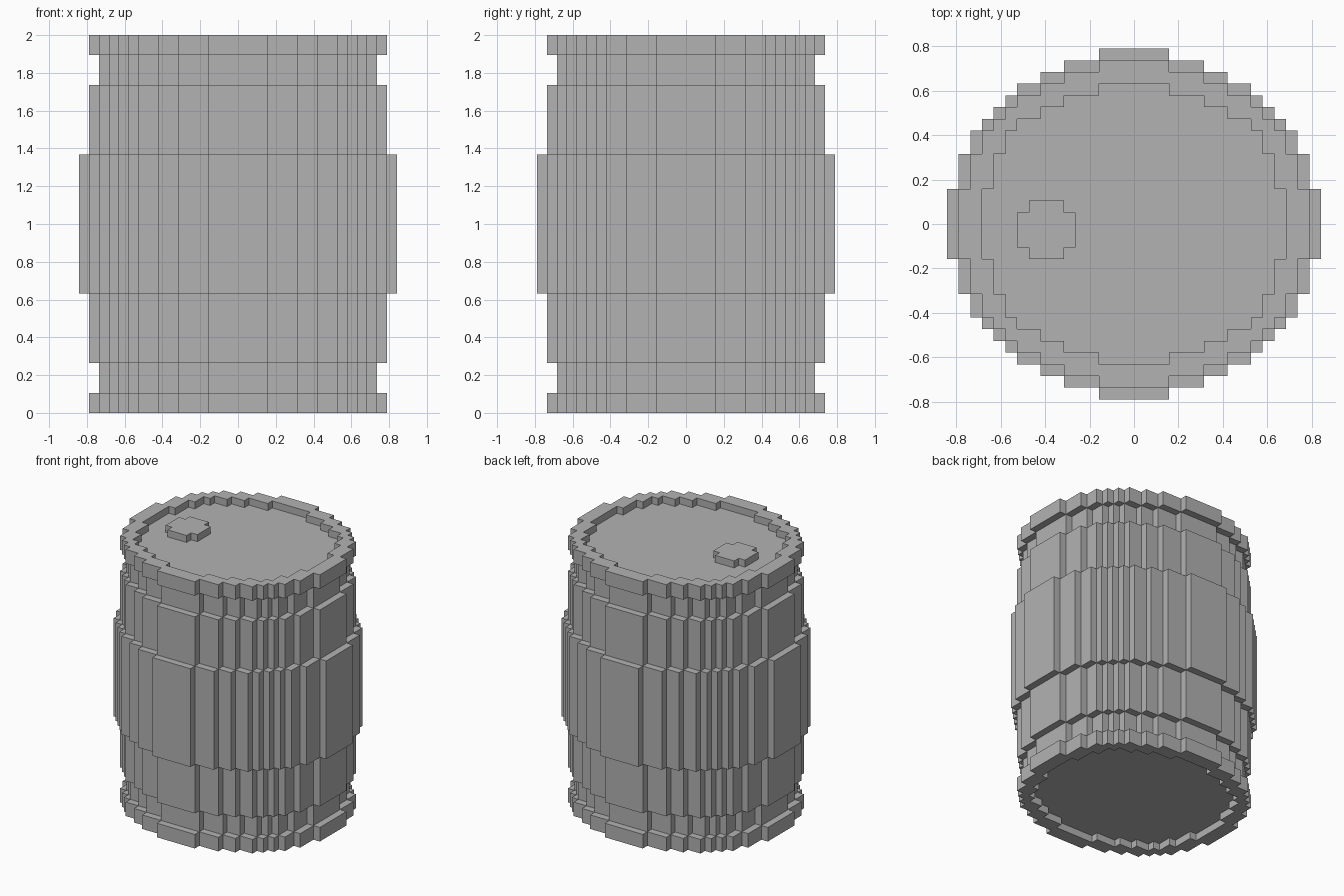
import bpy
import bmesh

cube = bpy.data.objects.get("Cube")
if cube:
    bpy.data.objects.remove(cube, do_unlink=True)

UNIT = 2 / 38  # size of one block step

grey = bpy.data.materials.new("plain grey")
grey.use_nodes = True
colour = (0.448, 0.448, 0.448, 1)
grey.diffuse_color = colour
grey.node_tree.nodes["Principled BSDF"].inputs["Base Color"].default_value = colour


def stepped_outline(corners, cx=0, cy=0):
    """Closed staircase loop from the outer corners of one quadrant."""
    quarter = []
    for i, (x, y) in enumerate(corners):
        quarter.append((x, y))
        if i + 1 < len(corners):
            quarter.append((x, corners[i + 1][1]))
    half = quarter + [(x, -y) for x, y in reversed(quarter)]
    loop = half + [(-x, y) for x, y in reversed(half)]
    return [(x + cx, y + cy) for x, y in loop]


def barrel_outline(radius):
    xs = [3, 6, 8] + list(range(10, radius + 1))
    ys = [3, 6] + list(range(8, radius))
    return stepped_outline(list(zip(xs, reversed(ys))))


def add_prism(name, outline, bottom, top, hole=None):
    bm = bmesh.new()
    rings = {bottom: [], top: []}
    for loop in filter(None, (outline, hole)):
        levels = []
        for z in (bottom, top):
            verts = [bm.verts.new((x * UNIT, y * UNIT, z * UNIT)) for x, y in loop]
            levels.append(verts)
            rings[z].append(verts)
        low, high = levels
        for i in range(len(loop)):
            j = (i + 1) % len(loop)
            bm.faces.new((low[i], low[j], high[j], high[i]))
    # Close both ends, leaving any hole open
    for loops in rings.values():
        if hole:
            edges = [bm.edges.get((v[i - 1], v[i])) for v in loops for i in range(len(v))]
            bmesh.ops.triangle_fill(bm, edges=edges, use_beauty=True, use_dissolve=False)
        else:
            bm.faces.new(loops[0])
    bmesh.ops.recalc_face_normals(bm, faces=bm.faces)
    mesh = bpy.data.meshes.new(name)
    bm.to_mesh(mesh)
    bm.free()
    mesh.materials.append(grey)
    obj = bpy.data.objects.new(name, mesh)
    bpy.context.collection.objects.link(obj)
    return obj


# Barrel body: each wider tier wraps the one before
add_prism("barrel_core", barrel_outline(14), 1, 37)
add_prism("barrel_shoulders", barrel_outline(15), 5, 33)
add_prism("barrel_belly", barrel_outline(16), 12, 26)

# Raised rims around the recessed ends
for name, bottom in (("bottom_rim", 0), ("top_rim", 36)):
    add_prism(name, barrel_outline(15), bottom, bottom + 2, hole=barrel_outline(13))

# Plug on the lid
add_prism("lid_plug", stepped_outline([(1.5, 2.5), (2.5, 1.5)], -7.5, -0.5), 36.5, 38)
